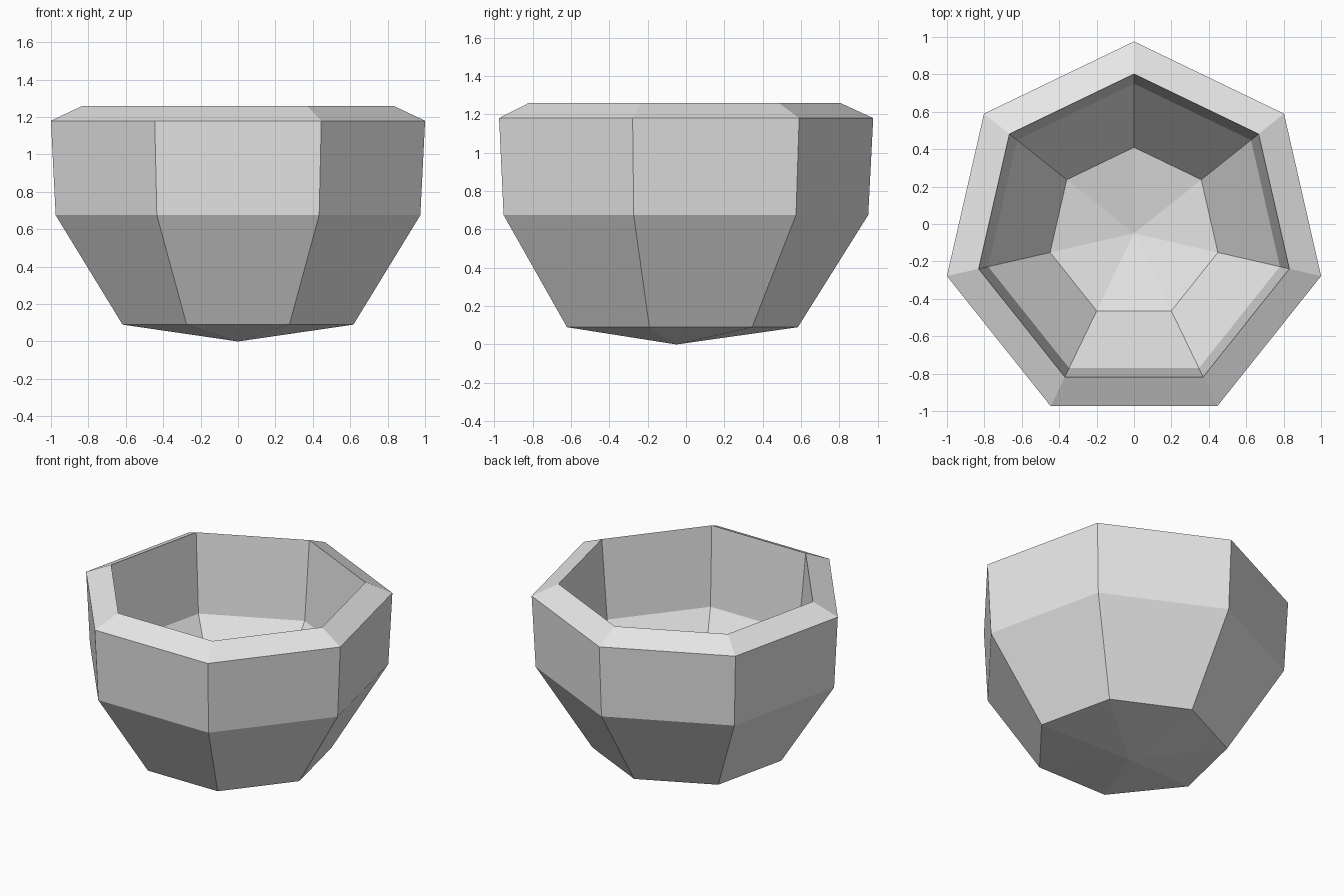
import bpy
import bmesh
from math import cos, sin, pi

cube = bpy.data.objects.get("Cube")
if cube:
    bpy.data.objects.remove(cube, do_unlink=True)

SIDES = 7
CENTRE_Y = -0.05

# Cross-section (radius, height): outside from the base tip up, then inside down
TIP_Z, WELL_Z = 0.0, 0.15
PROFILE = [
    (0.633, 0.09), (1.0, 0.675), (1.026, 1.18),   # outer wall
    (0.852, 1.26),                                # sloped rim
    (0.80, 0.705), (0.46, 0.245),                 # inner wall
]


def flat_material(name, colour):
    mat = bpy.data.materials.new(name)
    mat.use_nodes = True
    mat.diffuse_color = colour
    mat.node_tree.nodes["Principled BSDF"].inputs["Base Color"].default_value = colour
    return mat


def ring(bm, radius, z):
    angles = [pi / 2 + 2 * pi * k / SIDES for k in range(SIDES)]
    return [bm.verts.new((radius * cos(a), CENTRE_Y + radius * sin(a), z)) for a in angles]


# Seven-sided bowl, revolved from the cross-section
bm = bmesh.new()
rings = [ring(bm, r, z) for r, z in PROFILE]
tip = bm.verts.new((0, CENTRE_Y, TIP_Z))
well = bm.verts.new((0, CENTRE_Y, WELL_Z))
for k in range(SIDES):
    n = (k + 1) % SIDES
    bm.faces.new((tip, rings[0][n], rings[0][k]))
    for low, high in zip(rings, rings[1:]):
        bm.faces.new((low[k], low[n], high[n], high[k]))
    bm.faces.new((well, rings[-1][k], rings[-1][n]))
bmesh.ops.recalc_face_normals(bm, faces=bm.faces)

mesh = bpy.data.meshes.new("bowl")
bm.to_mesh(mesh)
bm.free()
mesh.materials.append(flat_material("light_grey", (0.8, 0.8, 0.8, 1)))
bowl = bpy.data.objects.new("bowl", mesh)
bpy.context.collection.objects.link(bowl)
